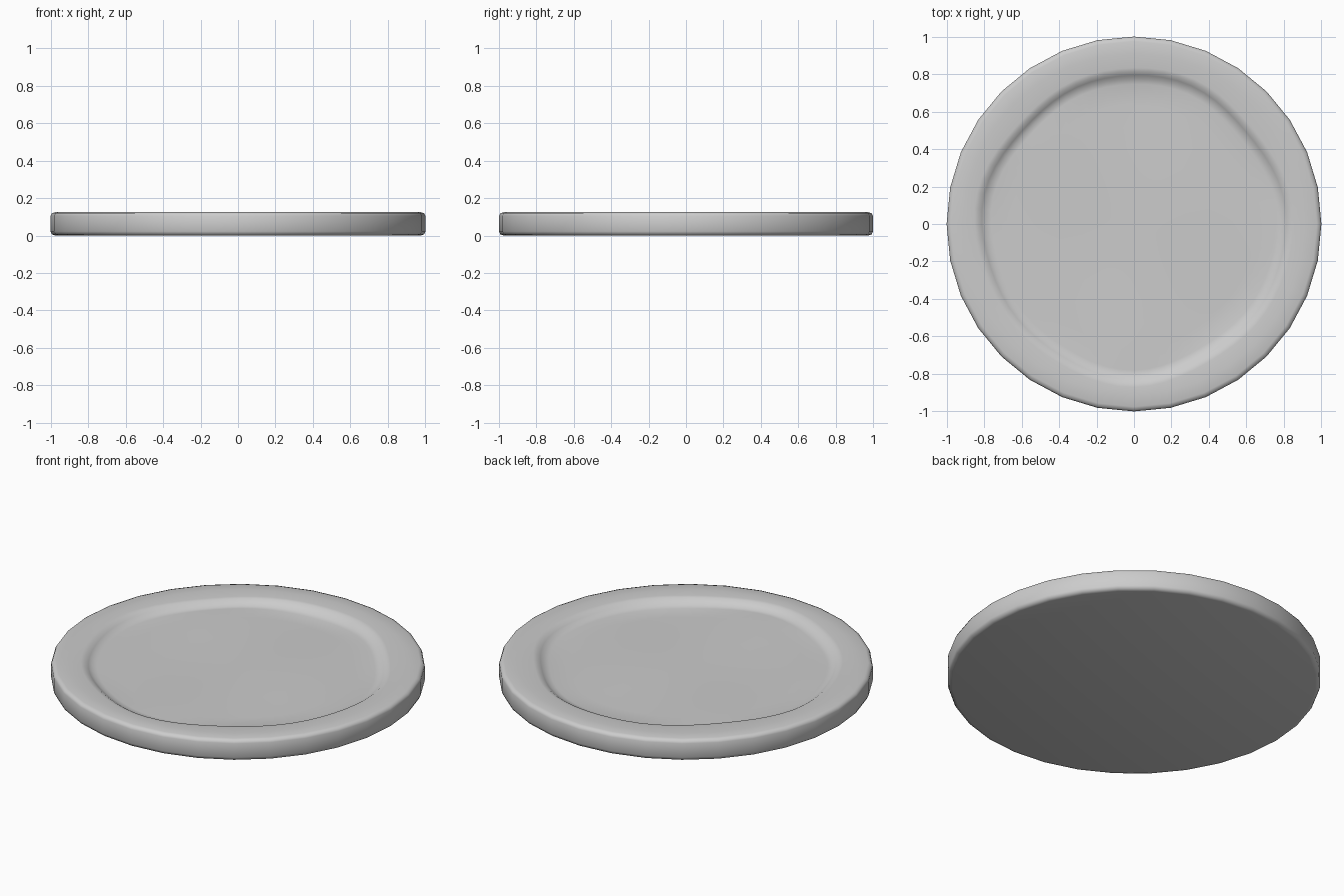
import bpy
import bmesh
from math import sin, cos, pi, radians

cube = bpy.data.objects.get("Cube")
if cube:
    bpy.data.objects.remove(cube, do_unlink=True)

SIDES = 32
SUB = 2            # extra points along each straight rim side
COUNT = SIDES * SUB
TOP = 0.125
DEPTH = 0.034


def material(name, value):
    mat = bpy.data.materials.new(name)
    mat.use_nodes = True
    colour = (value, value, value, 1)
    mat.diffuse_color = colour
    mat.node_tree.nodes["Principled BSDF"].inputs["Base Color"].default_value = colour
    return mat


def rim_point(i):
    """Unit point on the polygonal outer outline."""
    side, part = divmod(i, SUB)
    a, b = (2 * pi * (side + k) / SIDES for k in (0, 1))
    t = part / SUB
    return cos(a) * (1 - t) + cos(b) * t, sin(a) * (1 - t) + sin(b) * t


def hollow_point(i):
    """Uneven, hand-worked outline of the hollow."""
    a = 2 * pi * i / COUNT
    r = 0.8 - 0.012 * sin(a) + 0.012 * cos(4 * a + 0.3) + 0.006 * sin(7 * a)
    return r * cos(a), r * sin(a)


def floor_height(x, y):
    """Gently dented floor."""
    return TOP - DEPTH + 0.004 * sin(5 * x + 2 * y) * cos(4 * y - 2 * x)


bm = bmesh.new()
rings = []


def add_ring(outline, scale, height):
    ring = []
    for i in range(COUNT):
        x, y = (c * scale for c in outline(i))
        z = height(x, y) if callable(height) else height
        ring.append(bm.verts.new((x, y, z)))
    rings.append(ring)


# Underside edge, side wall and rounded rim
for scale, z in ((0.975, 0), (0.993, 0.006), (1, 0.022), (1, 0.105),
                 (0.993, 0.119), (0.975, TOP), (0.91, TOP)):
    add_ring(rim_point, scale, z)

# Soft slope down into the hollow
for scale, drop in ((1.05, 0), (1.025, 0.1), (1, 0.5), (0.975, 0.9)):
    add_ring(hollow_point, scale, TOP - DEPTH * drop)

# Dented floor
for scale in (0.94, 0.8, 0.65, 0.5, 0.35, 0.2, 0.08):
    add_ring(hollow_point, scale, floor_height)

for low, high in zip(rings, rings[1:]):
    for i in range(COUNT):
        j = (i + 1) % COUNT
        bm.faces.new((low[i], low[j], high[j], high[i]))
centre = bm.verts.new((0, 0, floor_height(0, 0)))
for i in range(COUNT):
    bm.faces.new((rings[-1][i], rings[-1][(i + 1) % COUNT], centre))
bm.faces.new(reversed(rings[0]))
bmesh.ops.recalc_face_normals(bm, faces=bm.faces)

mesh = bpy.data.meshes.new("plate")
bm.to_mesh(mesh)
bm.free()
mesh.materials.append(material("light grey", 0.604))
plate = bpy.data.objects.new("plate", mesh)
bpy.context.collection.objects.link(plate)

bpy.context.view_layer.objects.active = plate
plate.select_set(True)
bpy.ops.object.shade_smooth_by_angle(angle=radians(60))
